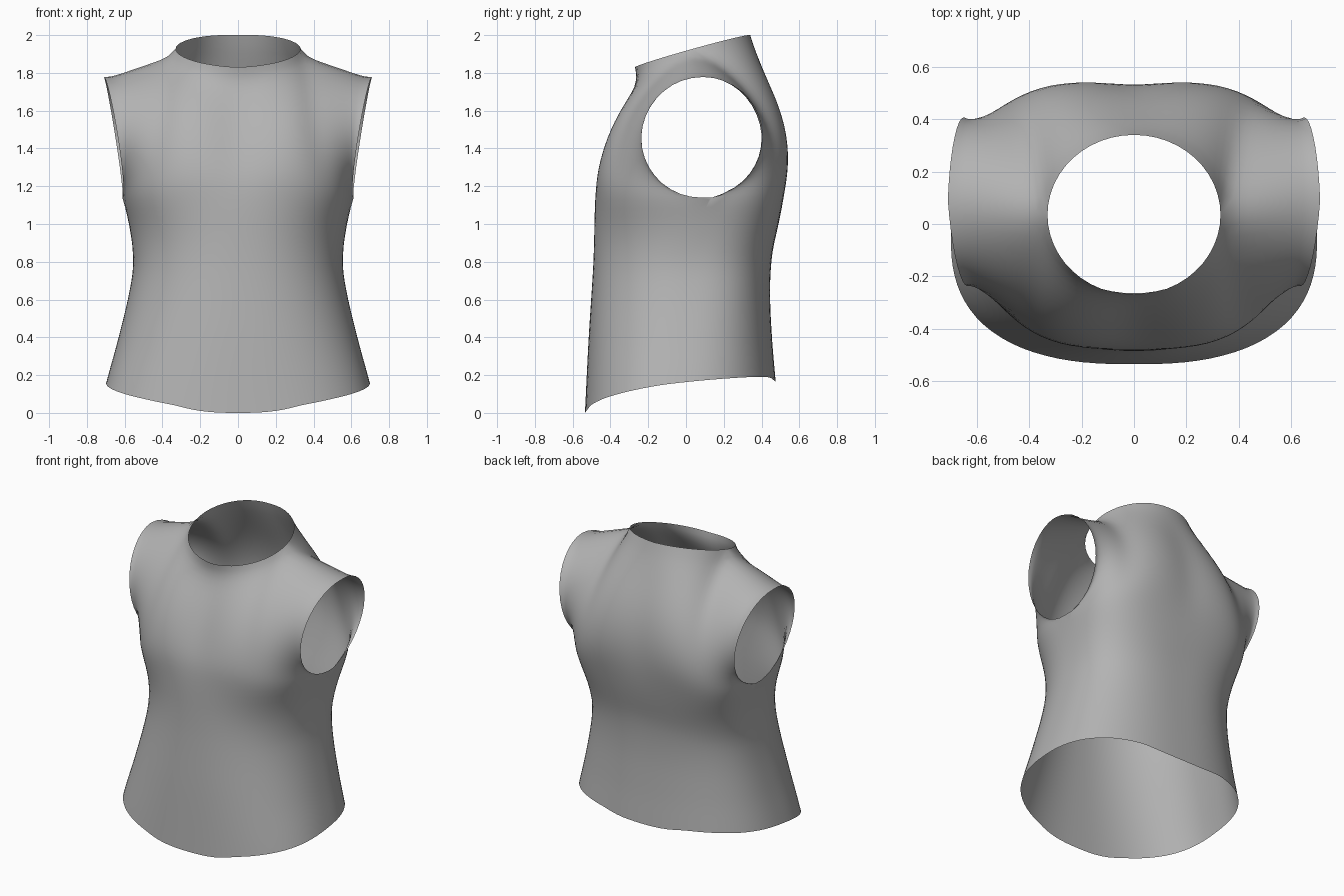
import bpy, bmesh
from math import sin, cos, pi
from mathutils import Vector

if "Cube" in bpy.data.objects:
    bpy.data.objects.remove(bpy.data.objects["Cube"])

ARMPIT = 1.14
COLS, LOW_ROWS, TOP_ROWS = 24, 20, 18

# Profiles as (height, value)
FRONT = [(0, -.535), (.4, -.515), (.8, -.49), (1.2, -.475), (1.4, -.41), (1.6, -.32), (1.75, -.25), (1.83, -.27)]
BACK = [(.16, .475), (.4, .455), (.65, .445), (.85, .458), (1.05, .502), (1.2, .524), (1.4, .525), (1.6, .485), (1.8, .408), (2, .34)]
WIDTH = [(0, .735), (.15, .70), (.4, .632), (.65, .573), (.8, .555), (1, .575), (1.14, .612)]
BOX_FRONT = [(0, 2.5), (.8, 2.25), (1, 2.3), (1.14, 2.75)]
BOX_BACK = [(0, 2.4), (.8, 2.7), (1.14, 3.6)]
SHOULDER = [(0, 1.927), (.2, 1.897), (.5, 1.852), (1, 1.778)]
# Hem height by depth
HEM = [(-.535, 0), (-.5, .045), (-.4, .09), (-.2, .138), (0, .165), (.3, .188), (.44, .188), (.475, .165)]


def curve(points, t):
    """Smooth curve through the points."""
    t = min(max(t, points[0][0]), points[-1][0])
    i = max(k for k in range(len(points) - 1) if points[k][0] <= t)

    def slope(k):
        a, b = points[max(k - 1, 0)], points[min(k + 1, len(points) - 1)]
        return (b[1] - a[1]) / (b[0] - a[0])
    (t0, p0), (t1, p1) = points[i], points[i + 1]
    h = t1 - t0
    s = (t - t0) / h
    return (p0 * (1 + 2 * s) * (1 - s) ** 2 + p1 * s * s * (3 - 2 * s)
            + h * slope(i) * s * (1 - s) ** 2 - h * slope(i + 1) * s * s * (1 - s))


def section(front, u, z):
    """Point on the rounded body section, u from centre to side seam."""
    n = curve(BOX_FRONT if front else BOX_BACK, z)
    seam = -.05 + .13 * z / ARMPIT
    depth = curve(FRONT if front else BACK, z) - seam
    across, along = sin(u * pi / 2), max(cos(u * pi / 2), 0)
    r = (across ** n + along ** n) ** (-1 / n)
    return Vector((curve(WIDTH, z) * across * r, seam + depth * along * r, z))


def lower(front, u, v):
    hem = curve(HEM, section(front, u, 0).y)
    return section(front, u, hem + (ARMPIT - hem) * v)


def top_edge(front, u):
    """Half neckline followed by the shoulder seam."""
    if u <= .5:
        a = u * pi
        y = .035 + .305 * cos(a) * (-1 if front else 1)
        return Vector((.33 * sin(a), y, 1.83 + (y + .27) * .279 + .012 * sin(a)))
    s = 2 * u - 1
    return Vector((.33 + .38 * s, .035 + .055 * s, curve(SHOULDER, s)))


def armhole(front, v):
    """Half of the tilted arm opening, from armpit to shoulder tip."""
    out = sin(v * pi)
    rise = (1 - cos(v * pi)) / 2
    y = .08 + .01 * v + .322 * out * (-1 if front else 1)
    return Vector((.605 + .105 * rise - (.025 if front else .012) * out, y, ARMPIT + .638 * rise))


def centre(front, v):
    z = ARMPIT + (top_edge(front, 0).z - ARMPIT) * v
    return Vector((0, curve(FRONT if front else BACK, z), z))


def upper(front, u, v):
    """Patch blended from its four edges."""
    low, top = section(front, u, ARMPIT), top_edge(front, u)
    c, e = centre(front, v), armhole(front, v)
    corners = ((centre(front, 0) * (1 - u) + armhole(front, 0) * u) * (1 - v)
               + (centre(front, 1) * (1 - u) + armhole(front, 1) * u) * v)
    return low * (1 - v) + top * v + c * (1 - u) + e * u - corners


# Front and back panels, each mirrored across the centre
bm = bmesh.new()
for front in (True, False):
    for side in (1, -1):
        rows = [(lower, j / LOW_ROWS) for j in range(LOW_ROWS)]
        rows += [(upper, j / TOP_ROWS) for j in range(TOP_ROWS + 1)]
        grid = []
        for patch, v in rows:
            line = [patch(front, i / COLS, v) for i in range(COLS + 1)]
            grid.append([bm.verts.new((p.x * side, p.y, p.z)) for p in line])
        for a, b in zip(grid, grid[1:]):
            for i in range(COLS):
                quad = [a[i], a[i + 1], b[i + 1], b[i]]
                bm.faces.new(quad if front == (side > 0) else quad[::-1])
bmesh.ops.remove_doubles(bm, verts=bm.verts, dist=.008)

# Relax the chest and shoulders, keeping the openings fixed
inner = [v for v in bm.verts if v.co.z > .9 and not v.is_boundary]
for _ in range(10):
    bmesh.ops.smooth_vert(bm, verts=inner, factor=.5, use_axis_x=True, use_axis_y=True, use_axis_z=True)
bmesh.ops.recalc_face_normals(bm, faces=bm.faces)

mesh = bpy.data.meshes.new("sleeveless_top")
bm.to_mesh(mesh)
bm.free()
top = bpy.data.objects.new("sleeveless_top", mesh)
bpy.context.collection.objects.link(top)
for poly in mesh.polygons:
    poly.use_smooth = True

# Plain grey cloth
cloth = bpy.data.materials.new("grey_cloth")
cloth.use_nodes = True
cloth.diffuse_color = (.45, .45, .45, 1)
cloth.node_tree.nodes["Principled BSDF"].inputs["Base Color"].default_value = (.45, .45, .45, 1)
mesh.materials.append(cloth)
